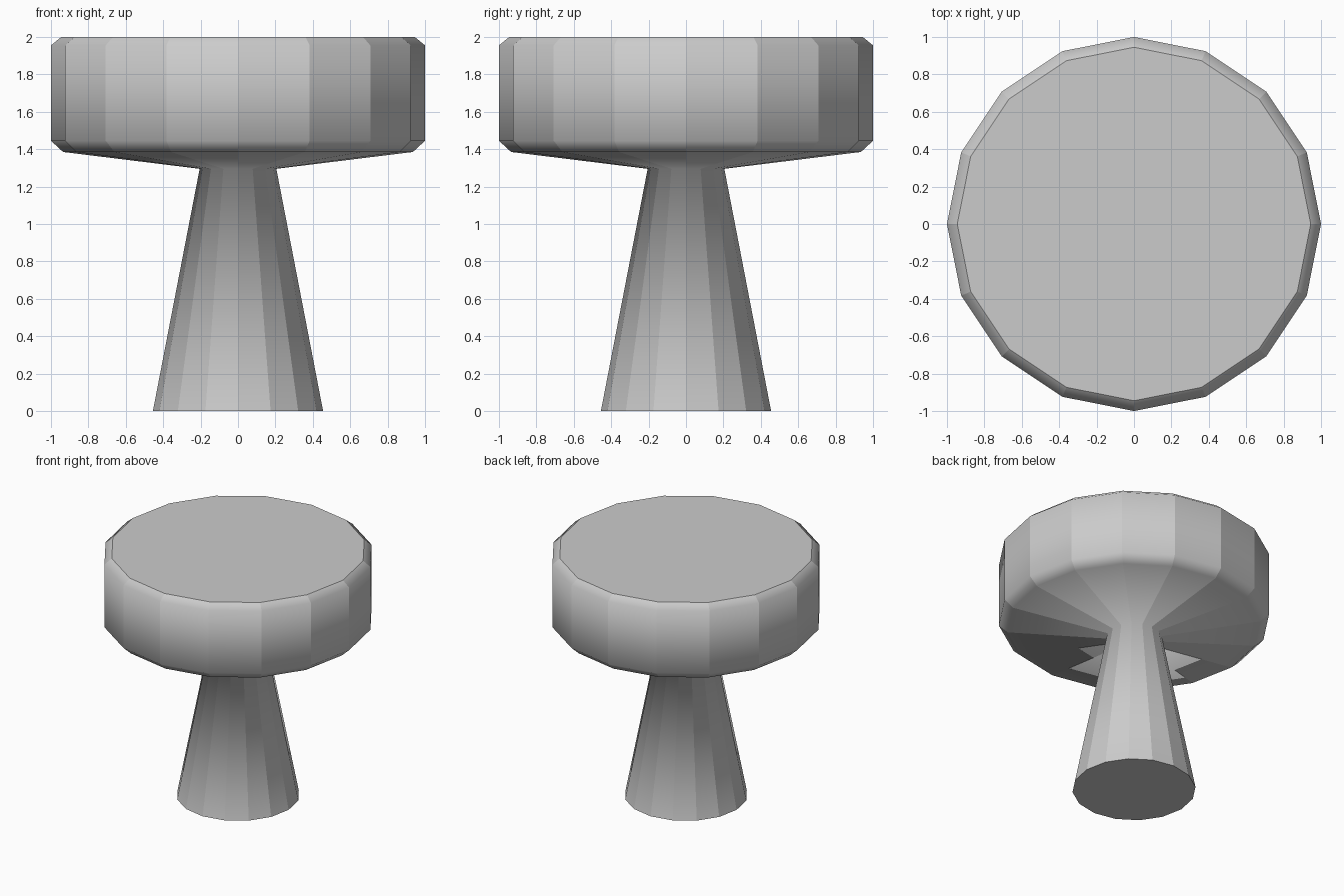
import bpy, bmesh
from math import cos, sin, tau

if "Cube" in bpy.data.objects:
    bpy.data.objects.remove(bpy.data.objects["Cube"])

SIDES = 16
# Profile (radius, height) from the foot up: stem, neck, underside, rim, top
PROFILE = [(0.455, 0), (0.205, 1.295), (0.935, 1.385), (1, 1.445),
           (1, 1.955), (0.945, 2)]

bm = bmesh.new()
rings = [[bm.verts.new((r * cos(tau * i / SIDES), r * sin(tau * i / SIDES), z))
          for i in range(SIDES)] for r, z in PROFILE]

# Walls between neighbouring rings
for low, high in zip(rings, rings[1:]):
    for i in range(SIDES):
        j = (i + 1) % SIDES
        bm.faces.new((low[i], low[j], high[j], high[i])).smooth = True

# Flat foot and flat seat top
bm.faces.new(rings[0][::-1])
bm.faces.new(rings[-1])

# Crisp facets around the axis, softened bands up the profile
for e in bm.edges:
    a, b = e.verts
    upright = abs(a.co.z - b.co.z) > 1e-4
    e.smooth = not (upright or a.co.z < 0.01 or a.co.z > 1.99)

mesh = bpy.data.meshes.new("pedestal_stool")
bm.to_mesh(mesh)
bm.free()
stool = bpy.data.objects.new("pedestal_stool", mesh)
bpy.context.collection.objects.link(stool)
